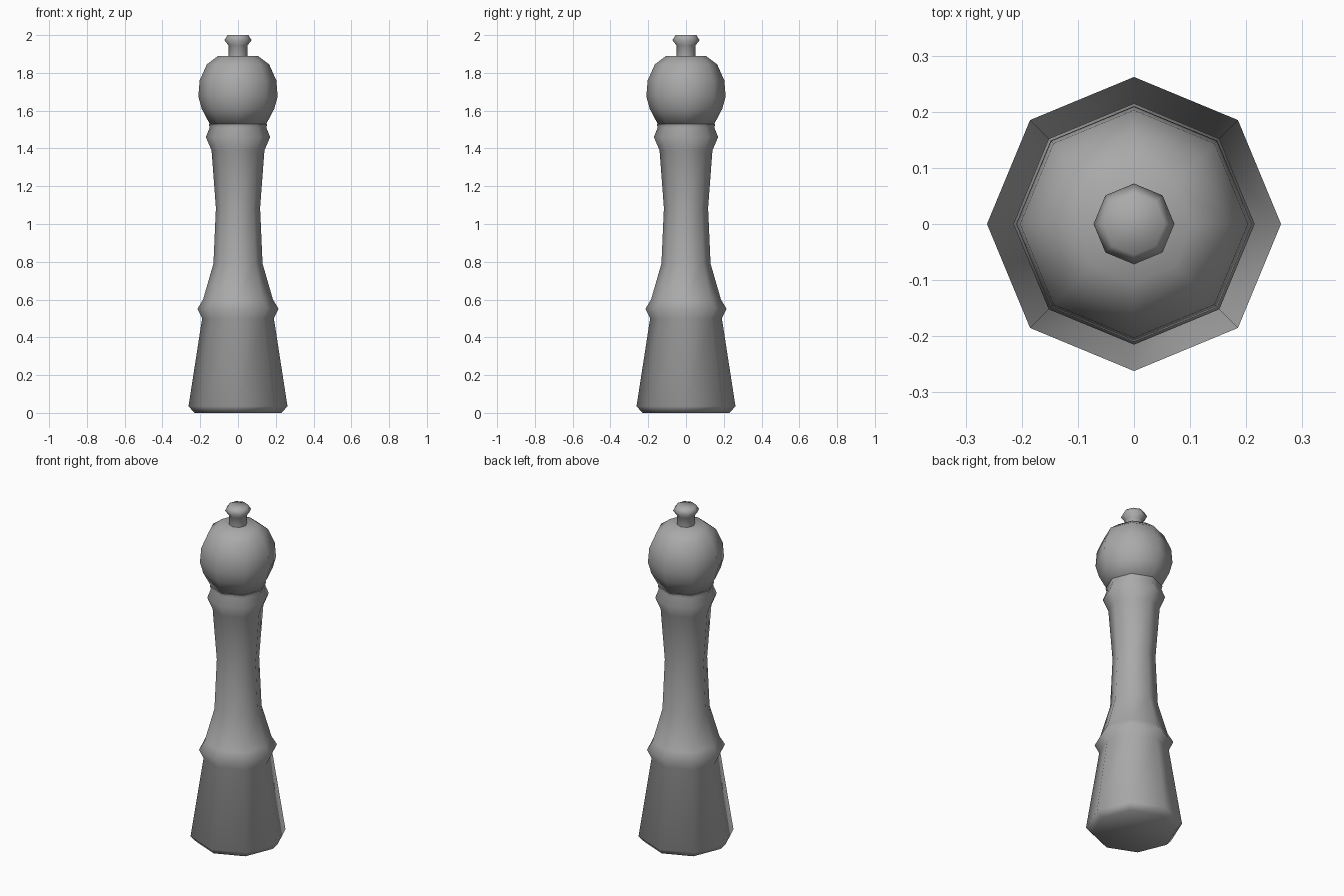
import bpy
import bmesh
from math import cos, sin, pi, radians

cube = bpy.data.objects.get("Cube")
if cube:
    bpy.data.objects.remove(cube, do_unlink=True)

SIDES = 8

grey = bpy.data.materials.new("plain grey")
grey.use_nodes = True
colour = (0.4, 0.4, 0.4, 1)
grey.diffuse_color = colour
grey.node_tree.nodes["Principled BSDF"].inputs["Base Color"].default_value = colour


def turned(name, profile, sharp_angle):
    """Turn a (radius, height) profile into a capped, smooth-shaded solid."""
    bm = bmesh.new()
    rings = [[bm.verts.new((r * cos(2 * pi * i / SIDES), r * sin(2 * pi * i / SIDES), z))
              for i in range(SIDES)] for r, z in profile]
    for low, high in zip(rings, rings[1:]):
        for i in range(SIDES):
            j = (i + 1) % SIDES
            bm.faces.new((low[i], low[j], high[j], high[i]))
    bm.faces.new(rings[0][::-1])
    bm.faces.new(rings[-1])
    mesh = bpy.data.meshes.new(name)
    bm.to_mesh(mesh)
    bm.free()
    mesh.materials.append(grey)
    obj = bpy.data.objects.new(name, mesh)
    bpy.context.collection.objects.link(obj)
    bpy.ops.object.select_all(action='DESELECT')
    obj.select_set(True)
    bpy.context.view_layer.objects.active = obj
    bpy.ops.object.shade_smooth_by_angle(angle=radians(sharp_angle))
    return obj


# Flared base, waisted shaft and collar
turned("mill_body", [(0.23, 0), (0.262, 0.035), (0.19, 0.5), (0.215, 0.55),
                     (0.185, 0.6), (0.13, 0.79), (0.117, 1.085), (0.14, 1.39),
                     (0.17, 1.46), (0.15, 1.51), (0.155, 1.53)], 75)

# Rounded grinding head
turned("mill_head", [(0.15, 1.53), (0.192, 1.61), (0.21, 1.675), (0.203, 1.76),
                     (0.165, 1.845), (0.105, 1.89)], 75)

# Knob on a short stem
turned("top_knob", [(0.05, 1.885), (0.05, 1.945), (0.072, 1.973), (0.055, 2.0)], 75)
